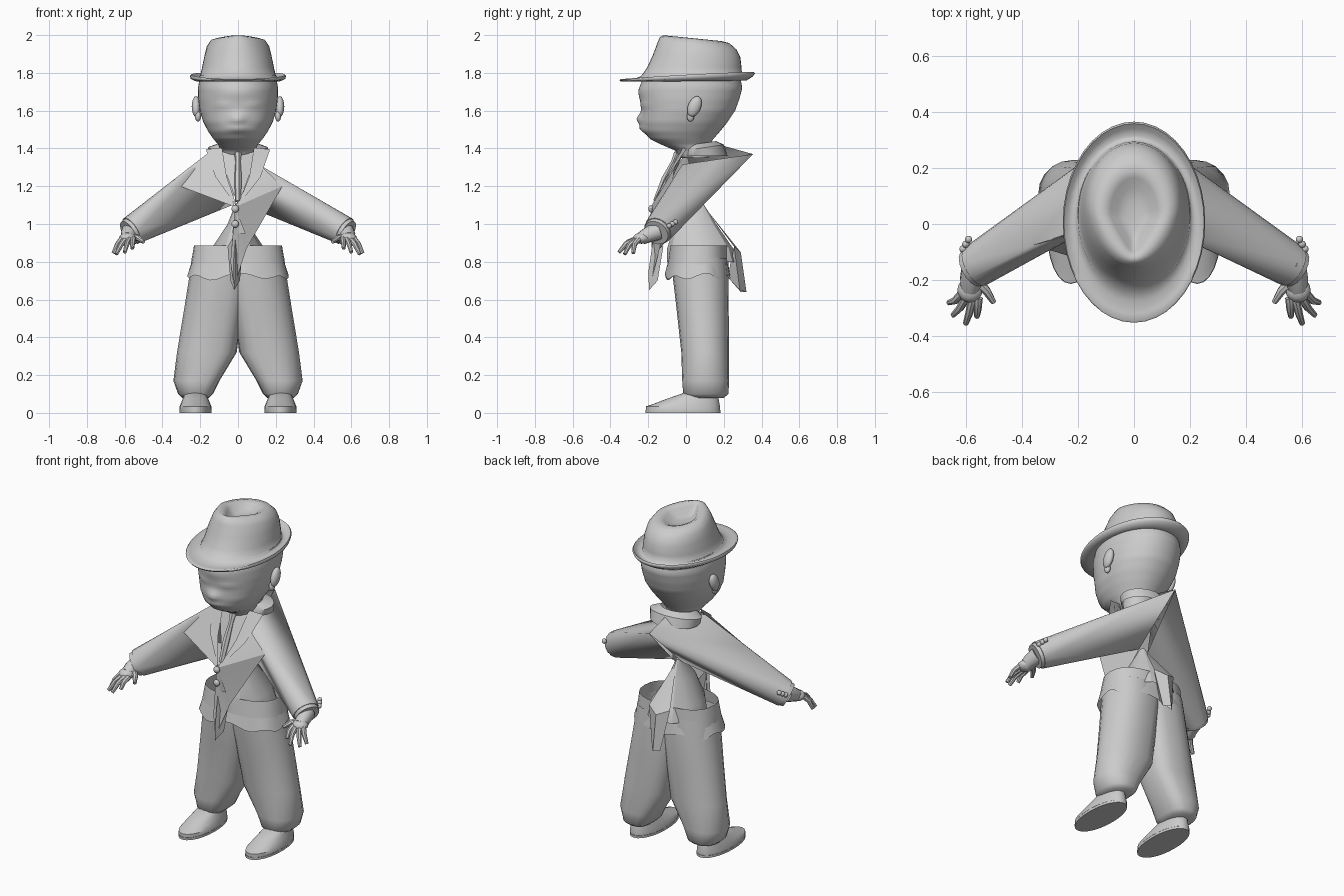
import bpy, bmesh, math
from mathutils import Vector

grey = bpy.data.materials.new("plain_grey")
grey.diffuse_color = (0.6, 0.6, 0.6, 1)


def finish(name, bm, angle=40):
    bmesh.ops.recalc_face_normals(bm, faces=bm.faces)
    me = bpy.data.meshes.new(name)
    bm.to_mesh(me)
    bm.free()
    ob = bpy.data.objects.new(name, me)
    bpy.context.collection.objects.link(ob)
    me.materials.append(grey)
    bpy.ops.object.select_all(action='DESELECT')
    ob.select_set(True)
    bpy.context.view_layer.objects.active = ob
    bpy.ops.object.shade_smooth_by_angle(angle=math.radians(angle))
    return ob


def loft(name, rings, n=32, power=2, caps=(True, True), wave=0, angle=40, inner=None, shape=None):
    """Rings are (z, x radius, y front, y back, x centre, tilt, front pinch, side lift)."""
    bm = bmesh.new()
    loops = []
    for ri, r in enumerate(rings):
        z, rx, y0, y1, cx, tilt, pinch, lift = tuple(r) + (0,) * (8 - len(r))
        loop = []
        for i in range(n):
            a = 2 * math.pi * i / n
            c, s = math.cos(a), math.sin(a)
            p = inner if inner and c * cx < 0 else power
            ux = math.copysign(abs(c) ** (2 / p), c)
            uy = math.copysign(abs(s) ** (2 / p), s)
            x = cx + rx * ux * (1 - pinch * max(0, -uy))
            y = (y0 + y1) / 2 + (y1 - y0) / 2 * uy
            w = wave * (math.sin(7 * a) + 0.6 * math.sin(4 * a + 1)) if ri == 0 else 0
            loop.append(bm.verts.new((x, y, z + tilt * y + lift * c * c + w)))
        loops.append(loop)
    for a, b in zip(loops, loops[1:]):
        for i in range(n):
            j = (i + 1) % n
            bm.faces.new((a[i], a[j], b[j], b[i]))
    if caps[0]:
        bm.faces.new(loops[0])
    if caps[1]:
        bm.faces.new(loops[-1])
    if shape:
        for v in bm.verts:
            v.co.y += shape(v.co)
    return finish(name, bm, angle)


def blob(name, loc, size, seg=16, lean=0):
    bm = bmesh.new()
    bmesh.ops.create_uvsphere(bm, u_segments=seg, v_segments=seg // 2, radius=1)
    for v in bm.verts:
        v.co = Vector([v.co[k] * size[k] + loc[k] for k in range(3)])
        v.co.y += lean * (v.co.z - loc[2])
    return finish(name, bm)


def limb(name, pts, radii, n=10):
    """Tapered round tube through the points."""
    bm = bmesh.new()
    pts = [Vector(p) for p in pts]
    loops = []
    for i, p in enumerate(pts):
        d = (pts[min(i + 1, len(pts) - 1)] - pts[max(i - 1, 0)]).normalized()
        u = d.orthogonal().normalized() if i == 0 else (u - d * u.dot(d)).normalized()
        v = d.cross(u)
        loops.append([bm.verts.new(p + radii[i] * (u * math.cos(2 * math.pi * k / n) +
                      v * math.sin(2 * math.pi * k / n))) for k in range(n)])
    for a, b in zip(loops, loops[1:]):
        for k in range(n):
            j = (k + 1) % n
            bm.faces.new((a[k], a[j], b[j], b[k]))
    bm.faces.new(loops[0])
    bm.faces.new(loops[-1])
    return finish(name, bm)


def sheet(name, verts, faces):
    bm = bmesh.new()
    vs = [bm.verts.new(v) for v in verts]
    for f in faces:
        bm.faces.new([vs[i] for i in f])
    return finish(name, bm, 25)


# Hat: curled brim flowing into a dented crown
loft("hat", [(1.762, 0.195, -0.23, 0.28, 0, 0.01), (1.756, 0.225, -0.29, 0.32, 0, 0.01),
             (1.768, 0.25, -0.345, 0.355, 0, 0.04), (1.78, 0.254, -0.352, 0.365, 0, 0.05, 0, 0.004),
             (1.786, 0.25, -0.346, 0.358, 0, 0.055, 0, 0.004), (1.778, 0.236, -0.32, 0.34, 0, 0.04),
             (1.772, 0.215, -0.275, 0.315, 0, 0.02),
             (1.785, 0.2, -0.236, 0.297), (1.83, 0.19, -0.205, 0.294),
             (1.89, 0.178, -0.175, 0.288, 0, -0.03), (1.945, 0.165, -0.152, 0.268, 0, -0.08, 0.1),
             (1.978, 0.143, -0.138, 0.23, 0, -0.09, 0.2), (1.987, 0.113, -0.12, 0.19, 0, -0.1, 0.45),
             (1.972, 0.085, -0.1, 0.165, 0, -0.08, 0.6), (1.94, 0.06, -0.07, 0.13, 0, 0, 0.6),
             (1.93, 0.025, -0.02, 0.08)], n=40, caps=(False, True), angle=75)


# Head with a soft nose, mouth and brow pushed out of the face
def face(p):
    if p.y > -0.1:
        return 0
    bump = lambda x, z, w, h, d: -d * math.exp(-((abs(p.x) - x) / w) ** 2 - ((p.z - z) / h) ** 2)
    return bump(0, 1.555, 0.04, 0.028, 0.024) + bump(0, 1.505, 0.06, 0.018, 0.016) \
        + bump(0.085, 1.63, 0.05, 0.016, 0.006) + bump(0, 1.695, 0.12, 0.03, 0.008)


cols = [(1.35, 0.085, -0.03, 0.12), (1.39, 0.09, -0.06, 0.12), (1.42, 0.105, -0.13, 0.125),
        (1.45, 0.13, -0.19, 0.145), (1.49, 0.158, -0.225, 0.18), (1.54, 0.184, -0.238, 0.22),
        (1.6, 0.202, -0.237, 0.26), (1.66, 0.21, -0.243, 0.282), (1.72, 0.212, -0.245, 0.298),
        (1.79, 0.2, -0.225, 0.285)]
fine = []
for a, b in zip(cols, cols[1:]):
    fine += [[a[k] + (b[k] - a[k]) * t / 4 for k in range(4)] for t in range(4)]
loft("head", fine + [cols[-1]], n=72, power=2.1, angle=80, shape=face)
for s in (-1, 1):
    blob("ear", (s * 0.222, 0.045, 1.622), (0.023, 0.036, 0.055), 16, 0.25)
    blob("ear_lobe", (s * 0.212, 0.024, 1.57), (0.016, 0.02, 0.028))

# Collar, shirt front, tie
loft("jacket_collar", [(1.36, 0.15, -0.01, 0.22), (1.39, 0.16, -0.005, 0.2, 0, 0.15),
                       (1.415, 0.1, -0.01, 0.16, 0, 0.15)], caps=(False, False), n=20)
sheet("shirt_front", [(-0.11, -0.01, 1.39), (0.11, -0.01, 1.39), (0, -0.165, 1.1), (0, -0.05, 1.36)],
      [(0, 2, 3), (3, 2, 1)])
limb("tie", [(0, -0.045, 1.375), (0, -0.065, 1.33), (0, -0.11, 1.24), (0, -0.16, 1.12)],
     [0.02, 0.014, 0.02, 0.015], 6)
for s in (-1, 1):
    sheet("lapel", [(s * 0.17, 0, 1.395), (s * 0.085, -0.015, 1.405), (s * 0.06, -0.105, 1.25),
                    (-0.005, -0.185, 1.09), (s * 0.12, -0.1, 1.25), (s * 0.14, -0.055, 1.31)],
          [(0, 1, 2, 5), (5, 2, 4), (4, 2, 3)])

# Jacket: each sleeve stretches from the wrist to a single point behind the neck
knee = {-1: (-0.36, -0.075, 1.22), 1: (0.235, -0.075, 1.2)}
shoulder = {-1: (-0.13, 0, 1.385), 1: (0.11, -0.02, 1.315)}
for s in (-1, 1):
    wrist = Vector((s * 0.565, -0.15, 0.963))
    d = Vector((s * 0.77, -0.42, -0.48)).normalized()
    u = d.cross(Vector((0, 0, 1))).normalized()
    w = d.cross(u)
    bm = bmesh.new()
    pts = [(0, 0.355, 1.37), shoulder[s], knee[s], (s * 0.03, 0.08, 1.1)]
    if s < 0:
        pts.append((0, 0.14, 1.43))
    inner = [bm.verts.new(p) for p in pts]
    for i in range(16):
        a = math.pi * i / 8
        bm.verts.new(wrist + 0.078 * (u * math.cos(a) + w * math.sin(a)))
    bmesh.ops.convex_hull(bm, input=bm.verts)
    bm.normal_update()
    gone = [f for f in bm.faces if all(v in inner for v in f.verts) and f.normal.x * s < -0.3]
    bmesh.ops.delete(bm, geom=gone, context='FACES')
    finish("sleeve", bm, 25)
    limb("cuff", [wrist - d * 0.03, wrist + d * 0.02], [0.078, 0.07], 16)
    for k in range(3):
        blob("cuff_button", (s * (0.59 + 0.01 * k), -0.055 - 0.017 * k, 1.01 - 0.01 * k),
             (0.014, 0.014, 0.014), 10)

    # Hand with four fingers and a thumb
    palm = (s * 0.585, -0.235, 0.925)
    limb("wrist", [wrist, wrist + Vector((s * 0.015, -0.05, -0.02)), palm], [0.05, 0.042, 0.035])
    blob("palm", palm, (0.045, 0.045, 0.03))
    for k, tip in enumerate([(0.66, -0.28, 0.845), (0.645, -0.325, 0.84), (0.6, -0.355, 0.85),
                             (0.56, -0.33, 0.87)]):
        base = Vector((s * (0.615 - 0.02 * k), -0.25 - 0.007 * min(k, 2), 0.92))
        end = Vector((s * tip[0], tip[1], tip[2]))
        mid = (base + end) / 2 + Vector((0, -0.008, 0.01))
        limb("finger", [base, mid, end], [0.016, 0.014, 0.01], 8)
    limb("thumb", [(s * 0.565, -0.2, 0.93), (s * 0.525, -0.24, 0.925), (s * 0.5, -0.28, 0.905)],
         [0.022, 0.016, 0.01], 8)

sheet("left_front_panel", [knee[-1], (-0.14, -0.01, 1.39), (-0.015, -0.18, 1.09), (-0.03, 0.08, 1.1),
                           (-0.03, -0.17, 0.95), (0.04, -0.17, 0.95)],
      [(0, 1, 2), (0, 2, 3), (2, 4, 5)])
sheet("right_front_panel", [knee[1], (0.13, -0.01, 1.38), (-0.015, -0.185, 1.09), (0.045, -0.14, 0.87),
                            (-0.02, -0.19, 0.67), (-0.04, -0.18, 0.8), (0.03, 0.08, 1.1),
                            (0.13, -0.06, 1.3)],
      [(0, 7, 2), (7, 1, 2), (0, 2, 3), (2, 5, 3), (3, 5, 4), (0, 3, 6)])
for z in (1.08, 1.0):
    blob("jacket_button", (-0.015, -0.185, z), (0.02, 0.014, 0.02), 12)

# Pinched waist and hanging jacket tails
loft("pinched_waist", [(0.8, 0.16, -0.1, 0.27), (0.87, 0.14, -0.1, 0.25), (1.0, 0.055, -0.06, 0.16),
                       (1.11, 0.012, 0.05, 0.09)], n=12, caps=(False, True), angle=25)
sheet("back_tail", [(0, 0.09, 1.1), (-0.07, 0.255, 0.88), (0.07, 0.255, 0.88), (0, 0.29, 0.85),
                    (-0.03, 0.29, 0.64), (0.03, 0.285, 0.65), (0, 0.32, 0.64), (0, 0.22, 0.72)],
      [(0, 1, 3), (0, 3, 2), (1, 4, 6, 3), (3, 6, 5, 2), (1, 7, 4), (2, 5, 7)])
for s in (-1, 1):
    sheet("front_tail", [(-0.015, -0.17, 0.95), (-0.015 + s * 0.04, -0.12, 0.88),
                         (-0.015 + s * 0.025, -0.15, 0.7), (-0.02, -0.195, 0.65), (-0.015, -0.2, 0.74)],
          [(0, 1, 2, 4), (4, 2, 3)])

# Loose waistband and wavy shirt hem
loft("waistband", [(0.77, 0.252, -0.1, 0.225), (0.885, 0.233, -0.085, 0.22)], n=28, power=2.4,
     caps=(False, False))
loft("shirt_hem", [(0.72, 0.268, -0.112, 0.235), (0.79, 0.248, -0.098, 0.224)], n=42, power=2.4,
     caps=(False, False), wave=0.013)

# Trousers and shoes
for s in (-1, 1):
    loft("trouser_leg", [(0.08, 0.07, 0.01, 0.2, s * 0.225), (0.1, 0.092, -0.015, 0.225, s * 0.225),
                         (0.17, 0.122, -0.02, 0.228, s * 0.22), (0.32, 0.158, -0.025, 0.228, s * 0.165),
                         (0.55, 0.155, -0.05, 0.226, s * 0.13), (0.72, 0.155, -0.07, 0.224, s * 0.103),
                         (0.82, 0.145, -0.075, 0.215, s * 0.1)],
         n=20, power=2.05, inner=3, caps=(True, False), angle=50)
    loft("shoe", [(0.005, 0.075, -0.2, 0.165, s * 0.225), (0.015, 0.086, -0.212, 0.18, s * 0.225),
                  (0.035, 0.084, -0.212, 0.18, s * 0.225), (0.06, 0.074, -0.19, 0.172, s * 0.225, 0.1),
                  (0.085, 0.062, -0.1, 0.165, s * 0.225, 0.1), (0.11, 0.055, 0.0, 0.16, s * 0.225)],
         n=24, power=2.1, angle=35)
    loft("shoe_sole", [(0, 0.086, -0.214, 0.182, s * 0.225), (0.014, 0.086, -0.214, 0.182, s * 0.225)],
         n=24, power=2.1)
